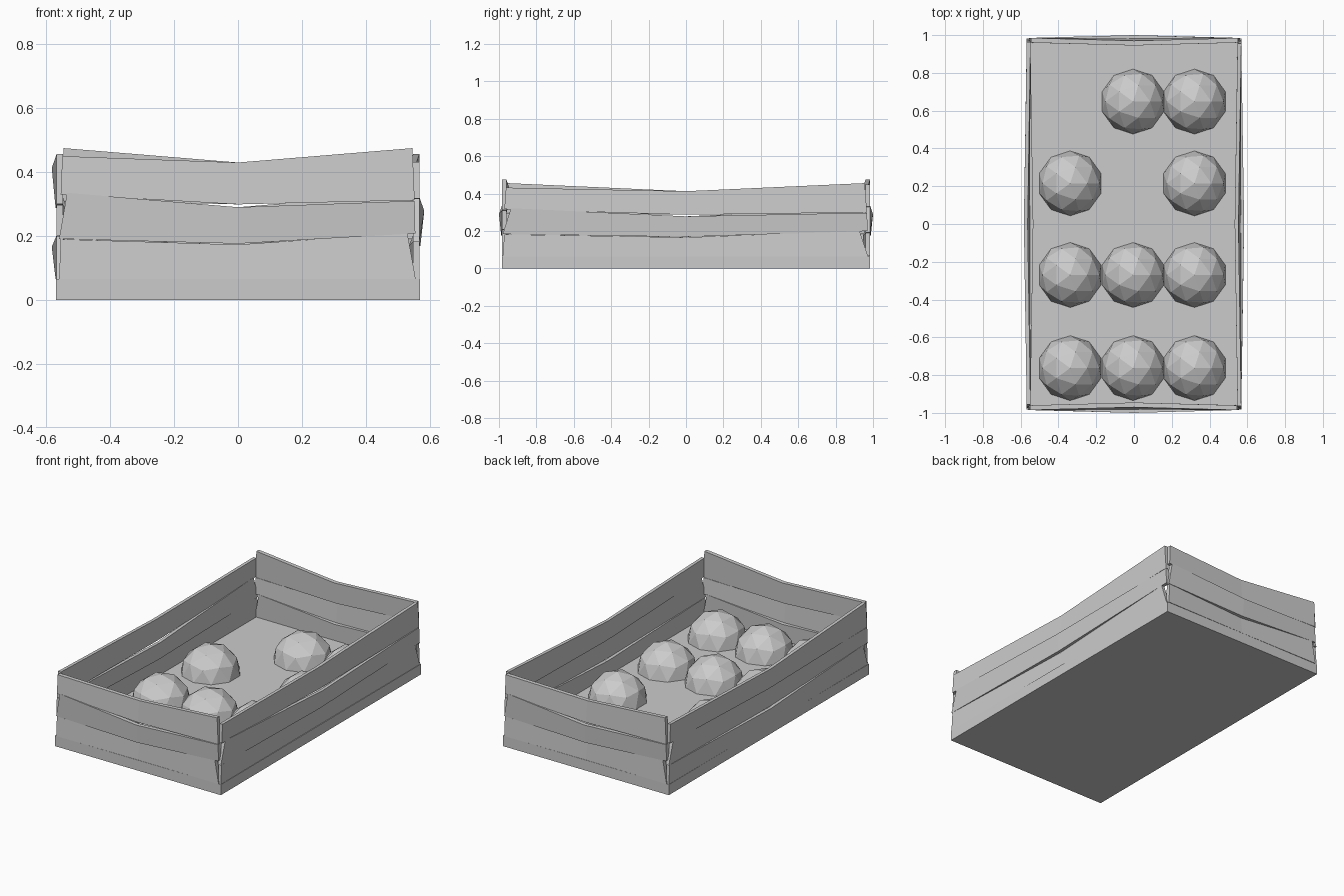
import bpy, bmesh, math
from mathutils import Matrix

if "Cube" in bpy.data.objects:
    bpy.data.objects.remove(bpy.data.objects["Cube"])


def add_object(name, bm):
    bmesh.ops.recalc_face_normals(bm, faces=bm.faces[:])
    mesh = bpy.data.meshes.new(name)
    bm.to_mesh(mesh)
    bm.free()
    obj = bpy.data.objects.new(name, mesh)
    bpy.context.collection.objects.link(obj)
    return obj


# Base slab
SLAB_TOP = 0.065
bm = bmesh.new()
bmesh.ops.create_cube(bm, size=1, matrix=Matrix.Translation((0, 0, SLAB_TOP / 2))
                      @ Matrix.Diagonal((1.14, 1.965, SLAB_TOP, 1)))
add_object("base_slab", bm)

# Crooked planks: (x, z) at left, middle, right for lower and upper edges
PLANKS = [
    ([(-.56, .066), (0, .066), (.556, .066)], [(-.555, .19), (0, .173), (.53, .21)]),
    ([(-.56, .191), (0, .176), (.555, .208)], [(-.535, .335), (0, .29), (.553, .31)]),
    ([(-.555, .33), (0, .299), (.553, .312)], [(-.55, .45), (0, .43), (.546, .475)]),
]


def wall(name, angle, dist, stretch, z_scale, thick, bows):
    turn = Matrix.Rotation(angle, 4, 'Z')
    for i, ((low, high), bow) in enumerate(zip(PLANKS, bows)):
        bm = bmesh.new()
        rings = []
        for c in range(3):
            push = bow if c == 1 else 0
            ring = []
            for (x, z), y in ((low[c], -dist - .2 * push),
                              (high[c], -dist - push),
                              (high[c], -dist - push + thick),
                              (low[c], -dist - .2 * push + thick)):
                p = Matrix.Translation((x * stretch, y, max(z * z_scale, SLAB_TOP)))
                ring.append(bm.verts.new((turn @ p).translation))
            rings.append(ring)
        for a, b in zip(rings, rings[1:]):
            for k in range(4):
                n = (k + 1) % 4
                bm.faces.new((a[k], a[n], b[n], b[k]))
        bm.faces.new(rings[0])
        bm.faces.new(rings[-1])
        add_object(f"{name}_plank_{i + 1}", bm)


B = .015
wall("front", 0, .985, 1, 1, .025, (-B, B, -B))
wall("back", math.pi, .985, 1, 1, .025, (-B, B, -B))
wall("right", math.pi / 2, .568, 1.75, .96, .02, (-B, B, -B))
wall("left", -math.pi / 2, .568, 1.75, .96, .02, (B, -B, B))

# Faceted half-spheres resting on the slab, with two gaps in the grid
XS = (-.338, -.005, .32)
ROWS = {.648: (1, 2), .215: (0, 2), -.27: (0, 1, 2), -.763: (0, 1, 2)}
for r, (y, cols) in enumerate(ROWS.items()):
    for c in cols:
        bm = bmesh.new()
        bmesh.ops.create_icosphere(bm, subdivisions=2, radius=.172)
        bmesh.ops.bisect_plane(bm, geom=bm.verts[:] + bm.edges[:] + bm.faces[:], dist=1e-4,
                               plane_co=(0, 0, 0), plane_no=(0, 0, 1), clear_inner=True)
        bmesh.ops.holes_fill(bm, edges=[e for e in bm.edges if e.is_boundary])
        obj = add_object(f"dome_{r + 1}_{c + 1}", bm)
        obj.location = (XS[c], y, SLAB_TOP - .001)
